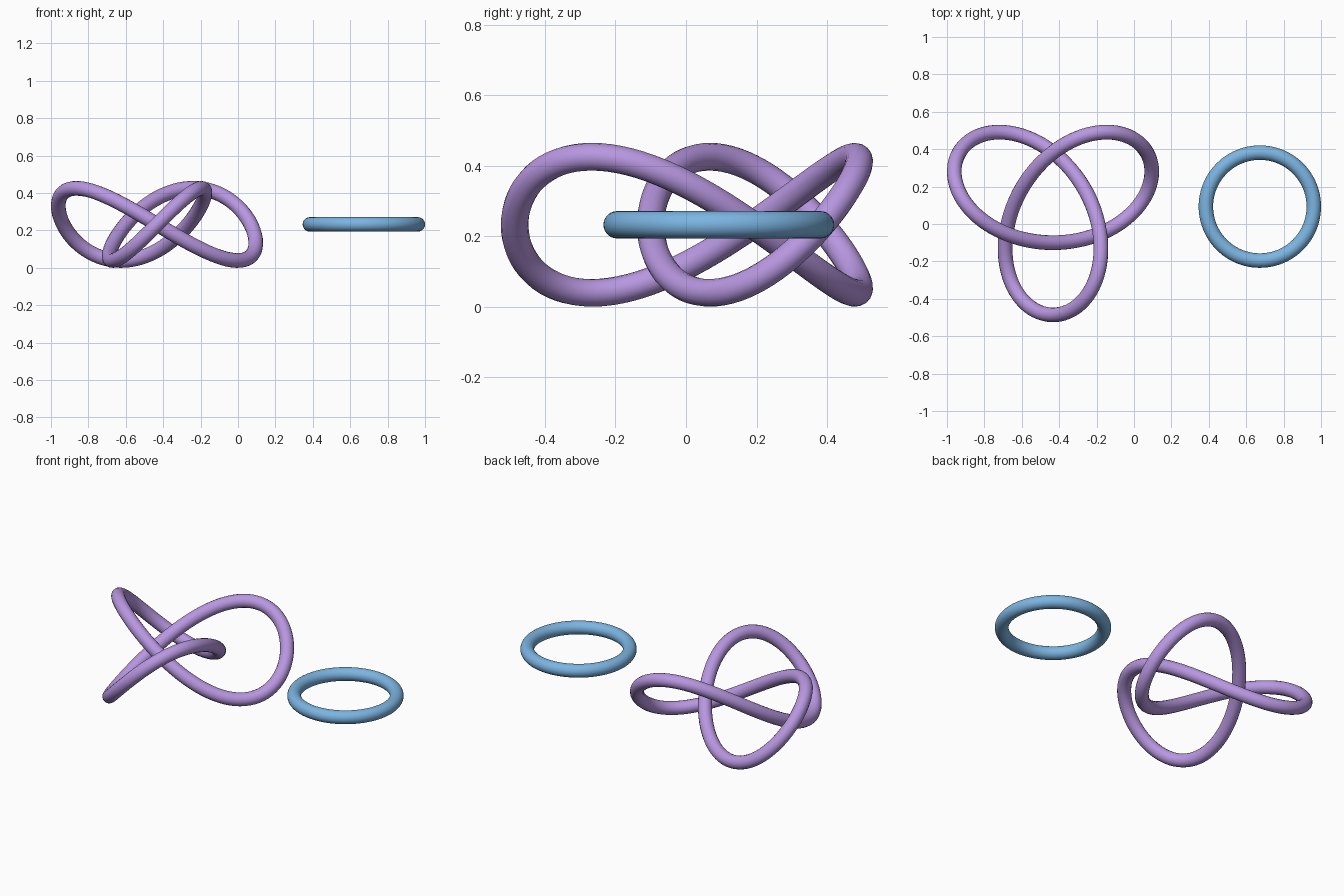
import bpy
from math import sin, cos, tau

if "Cube" in bpy.data.objects:
    bpy.data.objects.remove(bpy.data.objects["Cube"])

S = 0.193      # knot scale
R = 0.0393     # tube radius
ZC = S + R     # mid height


def paint(obj, name, color):
    mat = bpy.data.materials.new(name)
    mat.diffuse_color = color
    mat.use_nodes = True
    mat.node_tree.nodes["Principled BSDF"].inputs["Base Color"].default_value = mat.diffuse_color
    obj.data.materials.append(mat)


# Trefoil knot: closed path swept with a round section
N = 192
curve = bpy.data.curves.new("trefoil_knot", 'CURVE')
curve.dimensions = '3D'
curve.bevel_depth = R
curve.bevel_resolution = 6
path = curve.splines.new('POLY')
path.points.add(N - 1)
for i, p in enumerate(path.points):
    t = tau * i / N
    p.co = (S * (sin(t) + 2 * sin(2 * t)),
            S * (cos(t) - 2 * cos(2 * t)),
            -S * sin(3 * t), 1)
path.use_cyclic_u = True
path.use_smooth = True
knot = bpy.data.objects.new("trefoil_knot", curve)
bpy.context.collection.objects.link(knot)
knot.location = (-0.433, 0.093, ZC)
bpy.context.view_layer.objects.active = knot
knot.select_set(True)
bpy.ops.object.convert(target='MESH')
knot = bpy.context.object
bpy.ops.object.shade_smooth()
paint(knot, "purple", (0.48, 0.31, 0.75, 1))

# Plain ring lying flat beside the knot
bpy.ops.mesh.primitive_torus_add(
    major_radius=0.2885, minor_radius=0.0387, major_segments=96,
    minor_segments=28, location=(0.6728, 0.093, ZC))
ring = bpy.context.object
ring.name = "ring"
bpy.ops.object.shade_smooth()
paint(ring, "blue", (0.2, 0.46, 0.76, 1))
